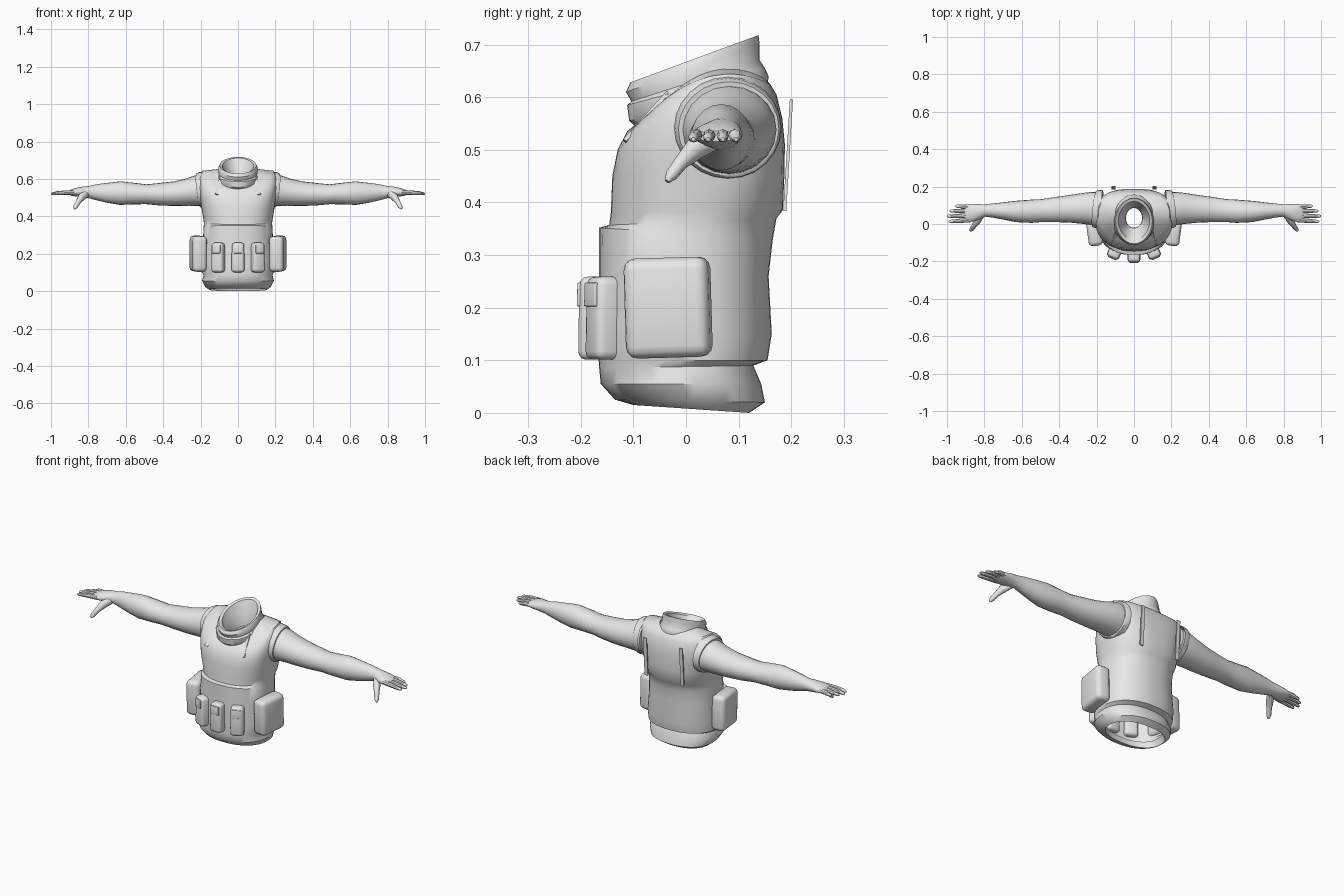
import bpy, bmesh, math
from mathutils import Vector, Matrix

grey = bpy.data.materials.new("plain_grey")
grey.diffuse_color = (0.8, 0.8, 0.8, 1)


def finish(name, bm, mirror=False, angle=40):
    bmesh.ops.recalc_face_normals(bm, faces=bm.faces)
    me = bpy.data.meshes.new(name)
    bm.to_mesh(me)
    bm.free()
    ob = bpy.data.objects.new(name, me)
    bpy.context.collection.objects.link(ob)
    me.materials.append(grey)
    bpy.ops.object.select_all(action='DESELECT')
    ob.select_set(True)
    bpy.context.view_layer.objects.active = ob
    bpy.ops.object.shade_smooth_by_angle(angle=math.radians(angle))
    if mirror:
        m = ob.modifiers.new("mirror", 'MIRROR')
        m.use_mirror_merge = False
    return ob


def skin(bm, rings, caps=(False, False)):
    vs = [[bm.verts.new(p) for p in r] for r in rings]
    n = len(vs[0])
    for a, b in zip(vs, vs[1:]):
        for i in range(n):
            j = (i + 1) % n
            bm.faces.new((a[i], a[j], b[j], b[i]))
    if caps[0]:
        bm.faces.new(vs[0])
    if caps[1]:
        bm.faces.new(vs[-1])


def body_ring(yf, zf, yb, zb, hw, power=2.3, lift=0.0, n=44):
    """Rounded ring from a front point (yf, zf) to a back point (yb, zb)."""
    pts = []
    for i in range(n):
        a = math.tau * i / n
        c, s = math.cos(a), math.sin(a)
        c = math.copysign(abs(c) ** (2 / power), c)
        s = math.copysign(abs(s) ** (2 / power), s)
        t = (s + 1) / 2
        pts.append((hw * c, yf + (yb - yf) * t,
                    zf + (zb - zf) * t + lift * (1 - s * s)))
    return pts


def tube(bm, stations, n=16, caps=(True, True)):
    """Stations are x, y, z, horizontal radius, vertical radius."""
    cs = [Vector(s[:3]) for s in stations]
    rings = []
    for k, s in enumerate(stations):
        t = (cs[min(k + 1, len(cs) - 1)] - cs[max(k - 1, 0)]).normalized()
        side = t.cross(Vector((0, 0, 1))).normalized()
        up = side.cross(t)
        rings.append([cs[k] + side * s[3] * math.cos(math.tau * i / n)
                      + up * s[4] * math.sin(math.tau * i / n) for i in range(n)])
    skin(bm, rings, caps)


def block(name, loc, size, rot=(0, 0, 0), bevel=0.0, mirror=False, taper=1.0):
    bm = bmesh.new()
    bmesh.ops.create_cube(bm, size=1)
    for v in bm.verts:
        if v.co.z > 0:
            v.co.x *= taper
            v.co.y *= taper
        v.co = Vector([a * b for a, b in zip(v.co, size)])
    if bevel:
        bmesh.ops.bevel(bm, geom=bm.edges[:], offset=bevel, segments=3,
                        profile=0.5, affect='EDGES')
    r = Matrix.Rotation(rot[2], 4, 'Z') @ Matrix.Rotation(rot[1], 4, 'Y') @ Matrix.Rotation(rot[0], 4, 'X')
    bmesh.ops.transform(bm, matrix=Matrix.Translation(loc) @ r, verts=bm.verts)
    return finish(name, bm, mirror)


# Torso with hem, belt panel, chest panel and square shoulders, open at both ends
bm = bmesh.new()
skin(bm, [body_ring(*r) for r in (
    (-0.10, 0.045, 0.105, 0.04, 0.145),
    (-0.10, 0.015, 0.12, 0.0, 0.155),
    (-0.135, 0.025, 0.15, 0.02, 0.175),
    (-0.162, 0.055, 0.143, 0.055, 0.192),
    (-0.165, 0.085, 0.128, 0.09, 0.184),
    (-0.166, 0.10, 0.155, 0.10, 0.194),
    (-0.166, 0.16, 0.163, 0.15, 0.195),
    (-0.165, 0.26, 0.157, 0.26, 0.188),
    (-0.165, 0.352, 0.165, 0.33, 0.184),
    (-0.146, 0.357, 0.172, 0.37, 0.182),
    (-0.143, 0.38, 0.184, 0.385, 0.185, 2.4),
    (-0.140, 0.45, 0.187, 0.45, 0.196, 2.6),
    (-0.130, 0.50, 0.188, 0.51, 0.203, 2.8),
    (-0.112, 0.535, 0.183, 0.56, 0.207, 3.0, 0.01),
    (-0.088, 0.555, 0.172, 0.605, 0.205, 3.0, 0.035),
    (-0.070, 0.57, 0.160, 0.625, 0.190, 2.8, 0.042),
    (-0.055, 0.58, 0.150, 0.635, 0.100, 2.2, 0.042))])
finish("torso", bm)

# Tilted scarf collar folding over into a narrow neck opening
bm = bmesh.new()
skin(bm, [body_ring(*r) for r in (
    (-0.085, 0.535, 0.155, 0.62, 0.105, 2.0),
    (-0.108, 0.555, 0.157, 0.64, 0.115, 2.0),
    (-0.112, 0.585, 0.150, 0.655, 0.112, 2.0),
    (-0.104, 0.592, 0.140, 0.67, 0.103, 2.0),
    (-0.114, 0.610, 0.140, 0.70, 0.106, 1.9),
    (-0.106, 0.628, 0.138, 0.718, 0.098, 1.9),
    (-0.088, 0.625, 0.122, 0.712, 0.084, 1.9),
    (-0.060, 0.595, 0.105, 0.67, 0.070, 2.0),
    (-0.022, 0.565, 0.087, 0.61, 0.046, 2.0),
    (-0.020, 0.545, 0.085, 0.58, 0.043, 2.0))])
finish("collar", bm)

# Arms, from shoulder to wrist and palm
bm = bmesh.new()
tube(bm, [
    (0.17, 0.080, 0.540, 0.092, 0.088),
    (0.22, 0.083, 0.537, 0.089, 0.083),
    (0.27, 0.083, 0.529, 0.083, 0.073),
    (0.34, 0.081, 0.521, 0.074, 0.066),
    (0.42, 0.077, 0.518, 0.067, 0.060),
    (0.49, 0.072, 0.518, 0.061, 0.053),
    (0.55, 0.068, 0.521, 0.062, 0.057),
    (0.63, 0.067, 0.524, 0.057, 0.063),
    (0.70, 0.070, 0.526, 0.046, 0.053),
    (0.76, 0.072, 0.529, 0.037, 0.042),
    (0.80, 0.072, 0.530, 0.033, 0.032),
    (0.83, 0.067, 0.530, 0.040, 0.029),
    (0.86, 0.061, 0.529, 0.047, 0.024),
    (0.89, 0.058, 0.527, 0.047, 0.017),
    (0.905, 0.058, 0.526, 0.043, 0.010)], n=20)
finish("arm", bm, mirror=True)

# Raised armhole hem of the vest
bm = bmesh.new()
tube(bm, [
    (0.175, 0.078, 0.542, 0.104, 0.098),
    (0.203, 0.080, 0.541, 0.101, 0.095),
    (0.212, 0.081, 0.540, 0.096, 0.090),
    (0.207, 0.081, 0.540, 0.088, 0.083)][:3], n=24, caps=(False, True))
finish("armhole_hem", bm, mirror=True)

# Four fingers and a thumb
bm = bmesh.new()
for y0, y1, tip in ((0.021, 0.014, 0.99), (0.045, 0.042, 1.0),
                    (0.070, 0.070, 0.985), (0.092, 0.095, 0.955)):
    tube(bm, [(0.875, y0, 0.528, 0.012, 0.012),
              (0.92, y0 * 0.6 + y1 * 0.4, 0.527, 0.012, 0.012),
              (tip - 0.03, y1, 0.524, 0.010, 0.010),
              (tip - 0.006, y1, 0.521, 0.008, 0.007),
              (tip, y1, 0.520, 0.004, 0.004)], n=8)
finish("fingers", bm, mirror=True)
bm = bmesh.new()
tube(bm, [(0.815, 0.050, 0.520, 0.018, 0.022),
          (0.838, 0.015, 0.500, 0.018, 0.021),
          (0.855, -0.010, 0.475, 0.013, 0.014),
          (0.868, -0.028, 0.452, 0.012, 0.012),
          (0.874, -0.036, 0.440, 0.005, 0.005)], n=10)
finish("thumb", bm, mirror=True)

# Front pouches with flaps, following the belly curve
for name, x, y, turn, mir in (("middle_pouch", 0, -0.172, 0, False),
                              ("outer_pouch", 0.104, -0.152, 0.42, True)):
    block(name, (x, y, 0.18), (0.070, 0.066, 0.158), (0, 0, turn), 0.016, mir, 0.93)
    out = Vector((math.sin(turn), -math.cos(turn), 0)) * 0.031
    block(name + "_flap", (x + out.x, y + out.y, 0.225), (0.048, 0.008, 0.045),
          (-0.03, 0, turn), 0.002, mir)

# Large side pouches
block("side_pouch", (0.213, -0.034, 0.200), (0.076, 0.162, 0.190),
      (0.03, 0, -0.14), 0.022, True)

# Thin shoulder straps on the chest and back, and the chest panel edge
block("front_strap", (0.102, -0.075, 0.562), (0.018, 0.007, 0.125),
      (-0.72, -0.25, 0), 0, True)
block("back_strap", (0.11, 0.194, 0.490), (0.020, 0.006, 0.212),
      (-0.06, 0, 0), 0, True)
